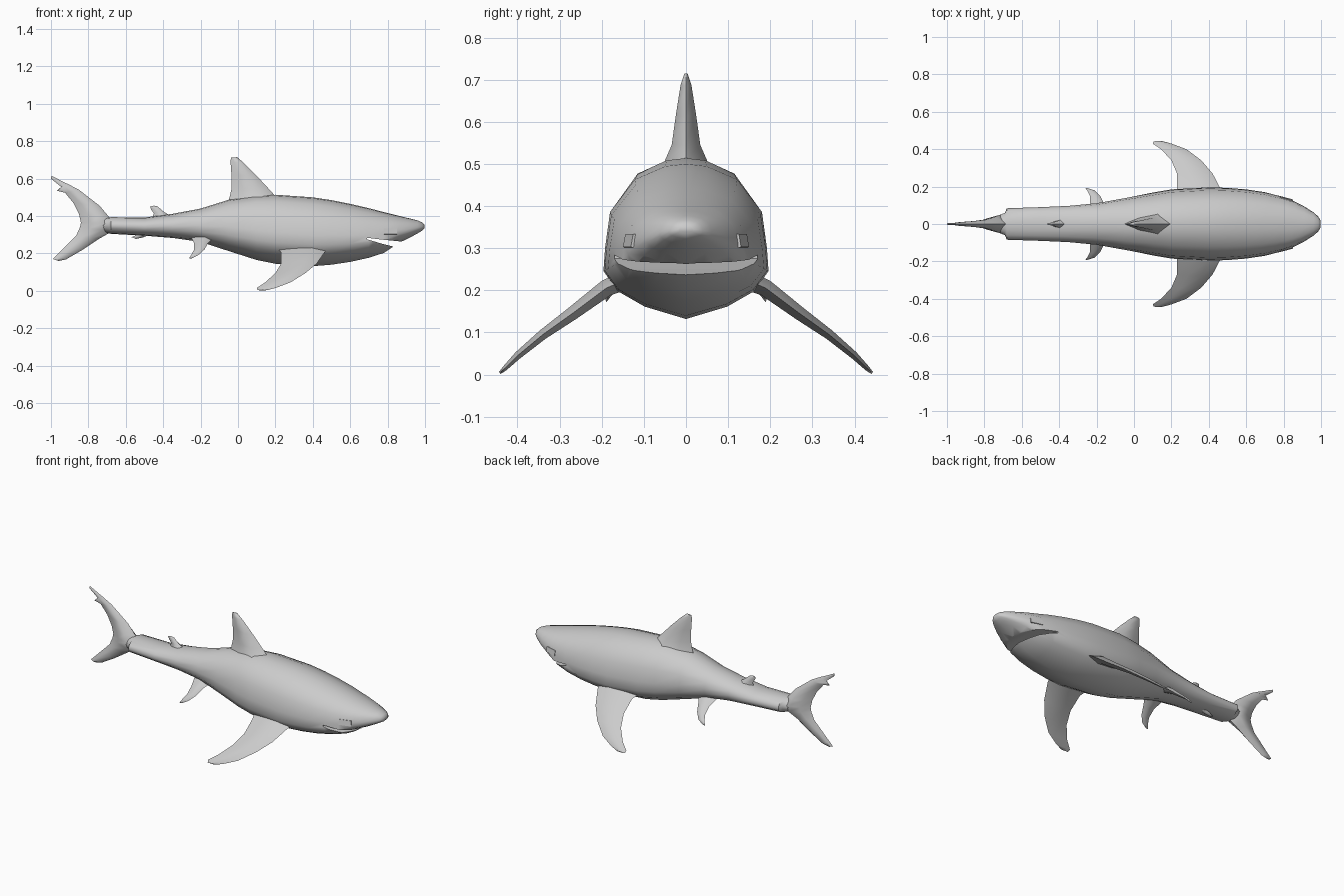
import bpy, bmesh, math
from mathutils import Vector

old = bpy.data.objects.get("Cube")
if old:
    bpy.data.objects.remove(old, do_unlink=True)

GREY = (0.6, 0.6, 0.6, 1)
skin = bpy.data.materials.new("grey_skin")
skin.use_nodes = True
skin.diffuse_color = GREY
bsdf = next(n for n in skin.node_tree.nodes if n.type == 'BSDF_PRINCIPLED')
bsdf.inputs["Base Color"].default_value = GREY
bsdf.inputs["Roughness"].default_value = 0.8


def finish(mesh, angle):
    """Smooth shading that keeps edges above the angle sharp."""
    mesh.polygons.foreach_set("use_smooth", [True] * len(mesh.polygons))
    mesh.set_sharp_from_angle(angle=math.radians(angle))


def loft(name, rings, angle=50):
    """Skin a row of equal-sized rings into a closed solid."""
    bm = bmesh.new()
    loops = [[bm.verts.new(p) for p in ring] for ring in rings]
    for a, b in zip(loops, loops[1:]):
        for i in range(len(a)):
            j = (i + 1) % len(a)
            bm.faces.new((a[i], a[j], b[j], b[i]))
    bm.faces.new(loops[0])
    bm.faces.new(loops[-1])
    bmesh.ops.recalc_face_normals(bm, faces=bm.faces)
    mesh = bpy.data.meshes.new(name)
    bm.to_mesh(mesh)
    bm.free()
    mesh.materials.append(skin)
    finish(mesh, angle)
    obj = bpy.data.objects.new(name, mesh)
    bpy.context.collection.objects.link(obj)
    return obj


def fin(name, sections, normal):
    """Lens-shaped fin; each section is leading point, trailing point, half thickness."""
    n = Vector(normal).normalized()
    rings = []
    for lead, trail, t in sections:
        a, b = Vector(lead), Vector(trail)
        front, back = a.lerp(b, 0.3), a.lerp(b, 0.7)
        rings.append([a, front + n * t, back + n * t * 0.6,
                      b, back - n * t * 0.6, front - n * t])
    return loft(name, rings, 70)


def flat_fin(name, rows):
    """Fin standing on the centre plane: lead x, lead z, trail x, trail z, half thickness."""
    return fin(name, [((a, 0, b), (c, 0, d), t) for a, b, c, d, t in rows], (0, 1, 0))


def paired_fin(name, rows, normal):
    """Left and right fins from rows of y, z, lead x, trail x, half thickness."""
    for side, label in ((1, "left_"), (-1, "right_")):
        fin(label + name, [((a, y * side, z), (b, y * side, z), t)
                           for y, z, a, b, t in rows], (0, normal[0] * side, normal[1]))


# Body: half cross-section, then stations of x, top, bottom, half width
HALF = [(0, 1), (.25, .97), (.62, .8), (.92, .38), (.98, -.08),
        (1, -.38), (.83, -.64), (.5, -.84), (0, -1)]
STATIONS = [
    (-.80, .37, .34, .015), (-.74, .385, .32, .04), (-.69, .392, .307, .06),
    (-.68, .394, .305, .084), (-.5, .392, .295, .09), (-.35, .412, .283, .097),
    (-.2, .44, .262, .112), (-.05, .487, .213, .14), (.1, .51, .165, .168),
    (.2, .514, .145, .185), (.4, .5, .132, .196), (.5, .485, .14, .193),
    (.6, .465, .155, .185), (.7, .442, .177, .17), (.78, .421, .203, .15),
    (.82, .411, .23, .137), (.86, .401, .257, .12), (.91, .389, .28, .094),
    (.96, .377, .307, .062), (.985, .366, .322, .04), (.997, .355, .335, .02)]


def body_ring(x, top, bottom, width):
    mid, half = (top + bottom) / 2, (top - bottom) / 2
    mix = min(1, max(0, (x + 0.4) / 0.5))
    pts = []
    for i, (u, v) in enumerate(HALF):
        a = math.pi * i / 8
        pts.append((u * mix + math.sin(a) * (1 - mix), v * mix + math.cos(a) * (1 - mix)))
    pts += [(-u, v) for u, v in pts[-2:0:-1]]
    return [(x, u * width, mid + v * half) for u, v in pts]


body = loft("body", [body_ring(*s) for s in STATIONS])

# Mouth: a tapering slot cut below the snout
SLOT = [(.69, .284), (.77, .274), (.87, .264), (.9, .2), (.85, .232), (.77, .252), (.69, .276)]
cutter = loft("mouth_cutter", [[(x, y, z) for x, z in SLOT] for y in (-.4, .4)])
cutter.hide_render = True
cut = body.modifiers.new("mouth", 'BOOLEAN')
cut.operation, cut.solver, cut.object = 'DIFFERENCE', 'EXACT', cutter
bpy.context.view_layer.update()
carved = bpy.data.meshes.new_from_object(
    body.evaluated_get(bpy.context.evaluated_depsgraph_get()))
body.modifiers.clear()
body.data = carved
finish(carved, 50)
bpy.data.objects.remove(cutter, do_unlink=True)

# Eyes: thin flat plates resting on the sides of the head
for side, label in ((1, "left_eye"), (-1, "right_eye")):
    _, spot, normal, _ = body.closest_point_on_mesh((.815, side * .3, .318))
    spot.x, spot.z = .815, .318
    hit, place, normal, _ = body.ray_cast(Vector((.815, side * .4, .318)), Vector((0, -side, 0)))
    if hit:
        along = Vector((0, 0, 1)).cross(normal).normalized()
        up = normal.cross(along)
        corners = [(-1, -1), (1, -1), (1, 1), (-1, 1)]
        loft(label, [[place + normal * d + along * u * .036 + up * v * .016
                      for u, v in corners] for d in (-.004, .003)], 20)

# Fins along the back and belly
flat_fin("dorsal_fin", [
    (.24, .47, -.06, .46, .07), (.195, .512, -.045, .5, .05), (.165, .545, -.035, .545, .034),
    (.1, .615, -.035, .62, .024), (.03, .685, -.04, .69, .013), (-.005, .715, -.038, .712, .004)])
flat_fin("second_dorsal_fin", [
    (-.35, .395, -.46, .385, .025), (-.4, .425, -.45, .415, .014),
    (-.43, .452, -.465, .435, .008), (-.45, .456, -.47, .45, .003)])
flat_fin("anal_fin", [
    (-.46, .305, -.56, .31, .02), (-.51, .285, -.55, .295, .012), (-.545, .278, -.57, .287, .004)])

# Paired fins
paired_fin("pectoral_fin", [
    (.11, .24, .49, .2, .028), (.19, .205, .462, .23, .02), (.27, .145, .42, .23, .016),
    (.34, .095, .36, .2, .012), (.4, .045, .28, .145, .009), (.43, .015, .2, .1, .006),
    (.442, .004, .155, .105, .003)], (.58, .81))
paired_fin("pelvic_fin", [
    (.06, .285, -.13, -.25, .02), (.11, .255, -.16, -.235, .014), (.15, .22, -.18, -.235, .01),
    (.18, .193, -.21, -.25, .006), (.19, .175, -.245, -.262, .003)], (.58, .81))

# Tail: one crescent from the lower tip to the notched upper tip
flat_fin("tail_fin", [
    (-.96, .16, -.99, .17, .005), (-.92, .168, -.965, .195, .01), (-.83, .22, -.91, .25, .016),
    (-.74, .28, -.865, .295, .027), (-.67, .32, -.845, .34, .045), (-.66, .36, -.84, .365, .05),
    (-.69, .396, -.85, .41, .04), (-.74, .455, -.88, .47, .024), (-.85, .54, -.925, .525, .014),
    (-.91, .572, -.968, .535, .01), (-.92, .576, -.945, .556, .008), (-.997, .615, -1, .6, .004)])
